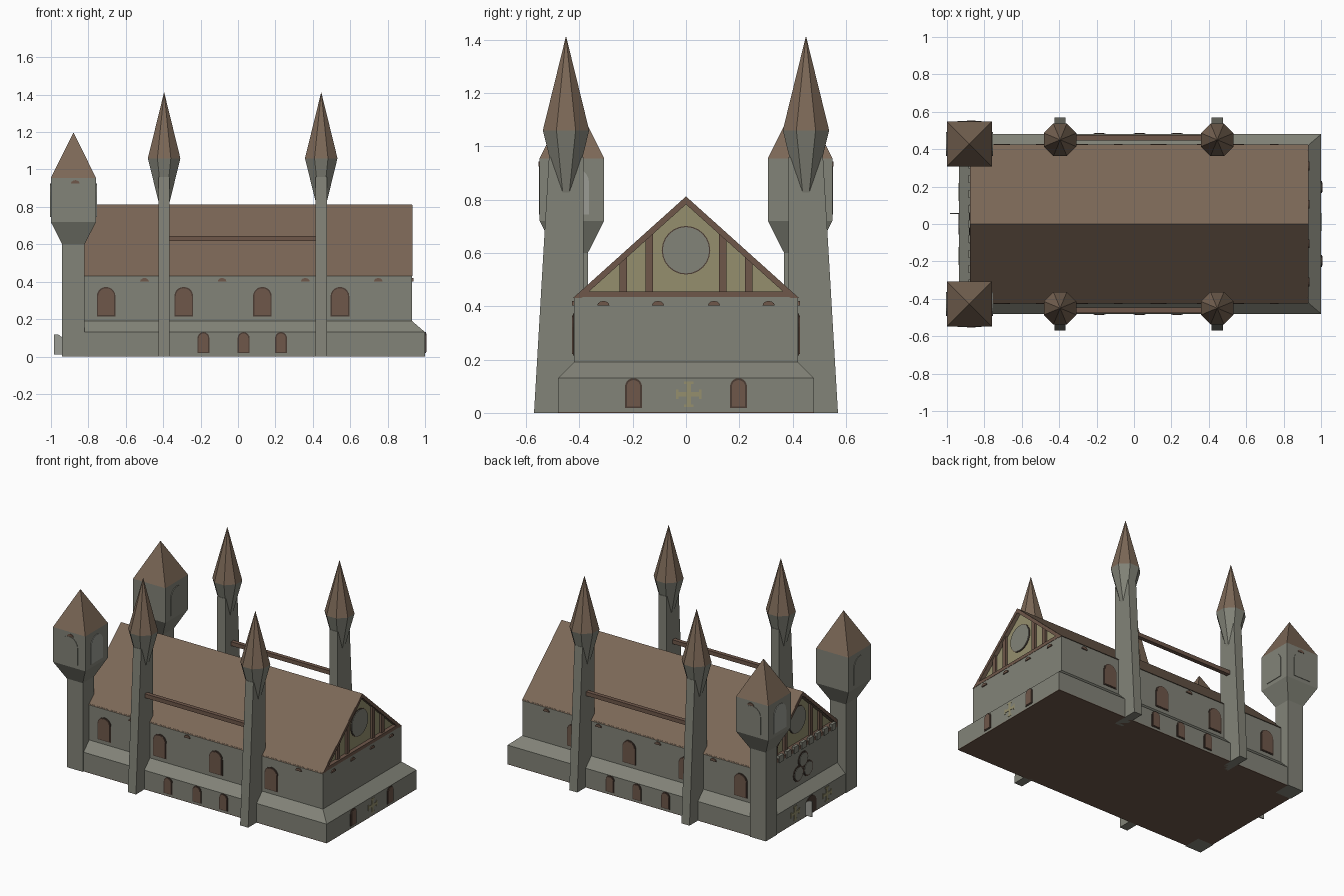
import bpy, bmesh, math

if "Cube" in bpy.data.objects:
    bpy.data.objects.remove(bpy.data.objects["Cube"])


def mat(name, r, g, b):
    m = bpy.data.materials.new(name)
    m.diffuse_color = (r, g, b, 1)
    m.use_nodes = True
    m.node_tree.nodes["Principled BSDF"].inputs["Base Color"].default_value = m.diffuse_color
    return m


STONE = mat("grey_stone", .225, .228, .188)
ROOF = mat("roof_brown", .200, .137, .094)
WOOD = mat("timber_brown", .158, .096, .068)
DARK = mat("dark_frame", .070, .045, .034)
CREAM = mat("cream_plaster", .300, .275, .155)
PALE = mat("pale_stone", .330, .335, .300)


def loft(name, rings, mats, rule=None):
    """Skin closed rings of points; rule(segment) picks a material slot."""
    bm = bmesh.new()
    vs = [[bm.verts.new(p) for p in r] for r in rings]
    n = len(rings[0])
    for s in range(len(rings) - 1):
        for i in range(n):
            j = (i + 1) % n
            f = bm.faces.new((vs[s][i], vs[s][j], vs[s + 1][j], vs[s + 1][i]))
            f.material_index = rule(s) if rule else 0
    bm.faces.new(vs[0][::-1])
    top = bm.faces.new(vs[-1])
    top.material_index = rule(len(rings) - 2) if rule else 0
    bmesh.ops.remove_doubles(bm, verts=bm.verts, dist=1e-5)
    bmesh.ops.recalc_face_normals(bm, faces=bm.faces)
    me = bpy.data.meshes.new(name)
    bm.to_mesh(me)
    bm.free()
    for m in mats:
        me.materials.append(m)
    ob = bpy.data.objects.new(name, me)
    bpy.context.collection.objects.link(ob)
    return ob


def solid(name, pts, axis, a, b, m):
    """Extrude a (horizontal, z) outline along x or y from a to b."""
    if axis == 'x':
        rings = [[(d, u, z) for u, z in pts] for d in (a, b)]
    else:
        rings = [[(u, d, z) for u, z in pts] for d in (a, b)]
    return loft(name, rings, [m])


def rect(x0, x1, y0, y1, z):
    return [(x0, y0, z), (x1, y0, z), (x1, y1, z), (x0, y1, z)]


def box(name, x0, x1, y0, y1, z0, z1, m):
    return loft(name, [rect(x0, x1, y0, y1, z0), rect(x0, x1, y0, y1, z1)], [m])


def arch(c, w, z0, z1, n=10):
    """Round-headed outline."""
    r = w / 2
    pts = [(c - r, z0), (c + r, z0)]
    return pts + [(c + r * math.cos(math.pi * i / n),
                   z1 - r + r * math.sin(math.pi * i / n)) for i in range(n + 1)]


def disc(c, z, r, n=24):
    return [(c + r * math.cos(2 * math.pi * i / n),
             z + r * math.sin(2 * math.pi * i / n)) for i in range(n)]


def hood(c, z, w=.046, h=.018):
    return [(c + w / 2 * math.cos(math.pi * i / 6),
             z + h * math.sin(math.pi * i / 6)) for i in range(7)]


def cross(c, z, s=.048, t=.009, e=.018):
    """Cross with a crossbar at the end of every arm."""
    q = [(t, t), (s - t, t), (s - t, e), (s, e), (s, -e), (s - t, -e), (s - t, -t)]
    out = []
    for k in range(4):
        a = -k * math.pi / 2
        ca, sa = round(math.cos(a)), round(math.sin(a))
        out += [(c + u * ca - v * sa, z + u * sa + v * ca) for u, v in q]
    return out


def window(name, axis, face, side, c, w, z0, z1):
    """Framed arched window on a wall plane, facing side (+1 or -1)."""
    solid(name + "_frame", arch(c, w, z0, z1), axis, face - side * .004, face + side * .004, DARK)
    solid(name + "_pane", arch(c, w - .014, z0 + .006, z1 - .007), axis, face, face + side * .007, WOOD)


# Floor, plinth with sloped top, and upper walls
box("floor_slab", -.935, 1, -.48, .48, 0, .004, WOOD)
loft("walls", [rect(-.935, 1, -.48, .48, .004), rect(-.935, 1, -.48, .48, .13),
               rect(-.875, .93, -.42, .42, .19), rect(-.875, .93, -.42, .42, .435)], [STONE])

# Roof slabs meeting at the ridge
solid("roof", [(-.425, .43), (0, .812), (.425, .43), (.392, .43), (0, .782), (-.392, .43)],
      'x', -.875, .93, ROOF)

# Gable ends: timber edge, plaster, posts, round window
for side, outer, inner in ((1, .93, .905), (-1, -.875, -.83)):
    solid("gable_plaster", [(-.40, .43), (.40, .43), (0, .79)], 'x', inner - side * .02, inner, CREAM)
    solid("gable_edge", [(-.422, .431), (0, .811), (.422, .431), (.392, .431), (0, .784), (-.392, .431)],
          'x', outer - side * .03, outer + side * .002, WOOD)
    solid("gable_beam", [(-.42, .434), (.42, .434), (.395, .456), (-.395, .456)],
          'x', inner - side * .01, outer + side * .002, WOOD)
    for c in (-.236, -.137, .137, .236):
        h = lambda u: .79 - abs(u) * .90
        solid("gable_post", [(c - .014, .45), (c + .014, .45), (c + .014, h(c + .014)),
                             (c - .014, h(c - .014))], 'x', inner - side * .01, inner + side * .015, WOOD)
    solid("gable_window_rim", disc(0, .61, .091), 'x', inner - side * .01, inner + side * .004, DARK)
    solid("gable_window", disc(0, .61, .087), 'x', inner, inner + side * .008, STONE)

# Long sides: windows, hoods, buttress spires and rails
for side in (-1, 1):
    for c in (-.705, -.29, .13, .545):
        window("upper_window", 'y', side * .42, side, c, .10, .215, .372)
    for c in (-.185, .03, .23):
        window("lower_window", 'y', side * .48, side, c, .064, .018, .13)
    for c in (-.5, -.085, .36, .75):
        solid("wall_hood", hood(c, .402), 'y', side * .415, side * .427, WOOD)
    box("side_rail", -.395, .445, side * .447, side * .475, .618, .645, WOOD)
    for x in (-.395, .445):
        shaft = [rect(x - .03, x + .03, side * .385, side * yo, z) for yo, z in ((.57, 0), (.514, .96))]
        loft("buttress_shaft", shaft, [STONE])
        octa = lambda r, z: [(x + r * math.cos(math.pi * (i + .5) / 4),
                              side * .45 + r * math.sin(math.pi * (i + .5) / 4), z) for i in range(8)]
        loft("spire", [octa(.012, .75), octa(.094, 1.06), octa(.0005, 1.412)],
             [STONE, ROOF], lambda s: s)

# Corner towers with flared heads and pyramid roofs
for side in (-1, 1):
    cx, cy = -.88, side * .428
    sq = lambda h, z: rect(cx - h, cx + h, cy - h, cy + h, z)
    loft("corner_tower", [sq(.06, 0), sq(.06, .60), sq(.121, .72), sq(.121, .955), sq(.0005, 1.197)],
         [STONE, ROOF], lambda s: int(s > 2))
    solid("tower_hood", hood(cx + .01, .925), 'y', cy + side * .118, cy + side * .125, WOOD)
    for d in (-1, 1):
        # the belfry openings read pale only on one face of each tower
        m = PALE if d == -side else STONE
        solid("tower_opening", arch(cy, .13, .745, .925), 'x', cx + d * .118, cx + d * .125, m)
    solid("tower_niche", arch(cx, .13, .745, .925), 'y', cy + side * .118, cy + side * .124, STONE)

# Right end details
for c in (-.197, .197):
    window("end_window", 'x', 1, 1, c, .064, .018, .13)
for c in (-.31, -.105, .105, .31):
    solid("end_hood", hood(c, .402), 'x', .925, .937, WOOD)
solid("end_cross", cross(.01, .07), 'x', .996, 1.0, CREAM).location.x = .002

# Left end: doorway with open leaf, crosses, rosette, parapet
solid("doorway", arch(0, .11, .005, .125), 'x', -.933, -.939, DARK)
leaf = [(-.935, .012), (-.985, .012), (-.985, .118), (-.96, .117), (-.943, .105), (-.935, .09)]
solid("door_leaf", leaf, 'y', .053, .060, PALE)
for c in (-.17, .17):
    solid("entrance_cross", cross(c, .07), 'x', -.934, -.939, CREAM)
for c, z in ((-.052, .275), (.052, .275), (0, .355)):
    solid("rosette_rim", disc(c, z, .052), 'x', -.873, -.879, DARK)
    solid("rosette_pane", disc(c, z, .043), 'x', -.875, -.882, STONE)
for i in range(9):
    c = -.32 + i * .08
    box("parapet_merlon", -.885, -.865, c - .022, c + .022, .43, .475, STONE)
